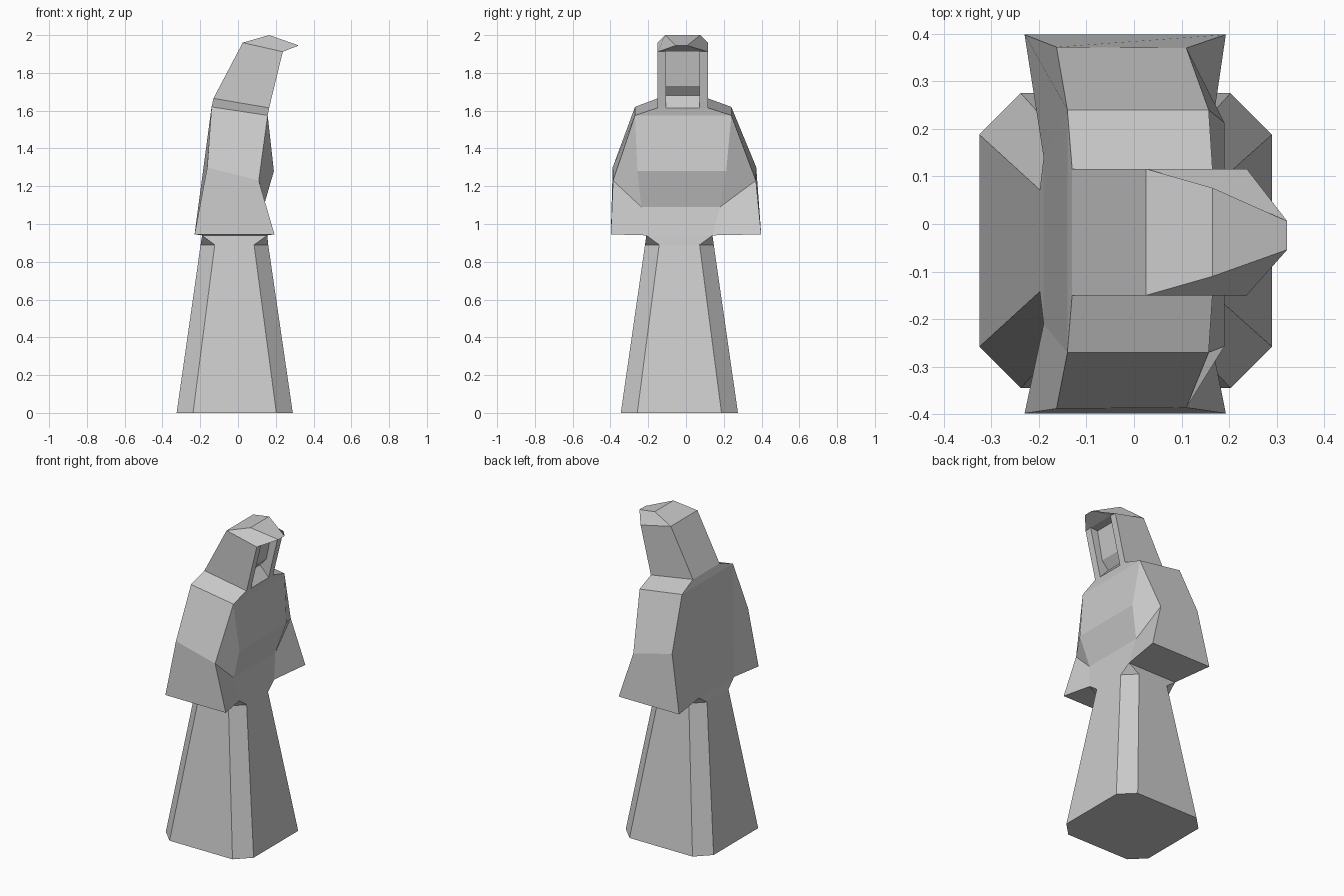
import bpy, bmesh

if "Cube" in bpy.data.objects:
    bpy.data.objects.remove(bpy.data.objects["Cube"])


def finish(name, bm):
    bmesh.ops.remove_doubles(bm, verts=bm.verts, dist=0.0005)
    bmesh.ops.recalc_face_normals(bm, faces=bm.faces)
    me = bpy.data.meshes.new(name)
    bm.to_mesh(me)
    bm.free()
    bpy.context.collection.objects.link(bpy.data.objects.new(name, me))


def mirrored(name, pts, sides, strips):
    """pts: key -> (x, half width, y centre, z); sides are mirrored, strips span both halves."""
    bm = bmesh.new()
    v = {(k, s): bm.verts.new((x, c + s * h, z))
         for k, (x, h, c, z) in pts.items() for s in (-1, 1)}
    for f in sides:
        for s in (-1, 1):
            bm.faces.new([v[k, s] for k in f.split()[::s]])
    for line in strips:
        keys = line.split()
        for a, b in zip(keys, keys[1:]):
            bm.faces.new([v[a, -1], v[a, 1], v[b, 1], v[b, -1]])
    finish(name, bm)


# Skirt: flared chamfered column, chamfers closing to square at the waist
def ring(x0, x1, y0, y1, c, z):
    return [(x0 + c, y0, z), (x1 - c, y0, z), (x1, y0 + c, z), (x1, y1 - c, z),
            (x1 - c, y1, z), (x0 + c, y1, z), (x0, y1 - c, z), (x0, y0 + c, z)]


bm = bmesh.new()
rings = [[bm.verts.new(p) for p in ring(*r)] for r in (
    (-.325, .29, -.345, .275, .087, 0),
    (-.198, .16, -.217, .147, .075, .89),
    (-.19, .155, -.21, .14, 0, .94))]
bm.faces.new(rings[0])
for a, b in zip(rings, rings[1:]):
    for i in range(8):
        j = (i + 1) % 8
        bm.faces.new((a[i], a[j], b[j], b[i]))
bmesh.ops.dissolve_degenerate(bm, edges=bm.edges, dist=0.0005)
finish("skirt", bm)

# Torso with wide sleeves and a raised chest
neck = {"nb": (-.13, .133, -.017, 1.665), "nf": (.165, .133, -.017, 1.615)}
mirrored("torso_and_sleeves", {
    **neck,
    "sb": (-.14, .255, -.015, 1.62), "sf": (.157, .255, -.015, 1.575),
    "eb": (-.163, .38, -.008, 1.30), "ef": (.11, .378, -.008, 1.23),
    "hb": (-.23, .398, 0, .945), "hf": (.193, .398, 0, .945),
    "wb": (-.19, .175, -.035, .94), "wf": (.155, .175, -.035, .94),
    "cm": (.19, .235, -.022, 1.28), "cb": (.135, .208, -.028, 1.09),
}, ["nb nf sf sb", "sb sf ef eb", "eb ef hf hb", "hb hf wf wb",
    "sb eb hb wb", "sf cm cb ef", "ef cb wf hf"],
    ["nb sb wb", "nf sf cm cb wf"])

# Hood with pointed brim and recessed face
mirrored("hood", {
    **neck,
    "tb": (.025, .133, -.017, 1.96), "tf": (.237, .133, -.017, 1.912),
    "r": (.165, .093, -.017, 2.0), "tip": (.322, .03, -.024, 1.945),
    "fo": (.165, .088, -.017, 1.615), "ft": (.237, .088, -.017, 1.915),
    "ff": (.105, .088, -.017, 1.68), "ch": (.15, .088, -.017, 1.73),
    "fc": (.185, .088, -.017, 1.912),
}, ["nb nf tf tb", "tb tf tip r", "nf fo ft tf", "fo ff ch fc ft", "tf ft tip"],
    ["nb tb r tip ft fc ch ff fo"])
